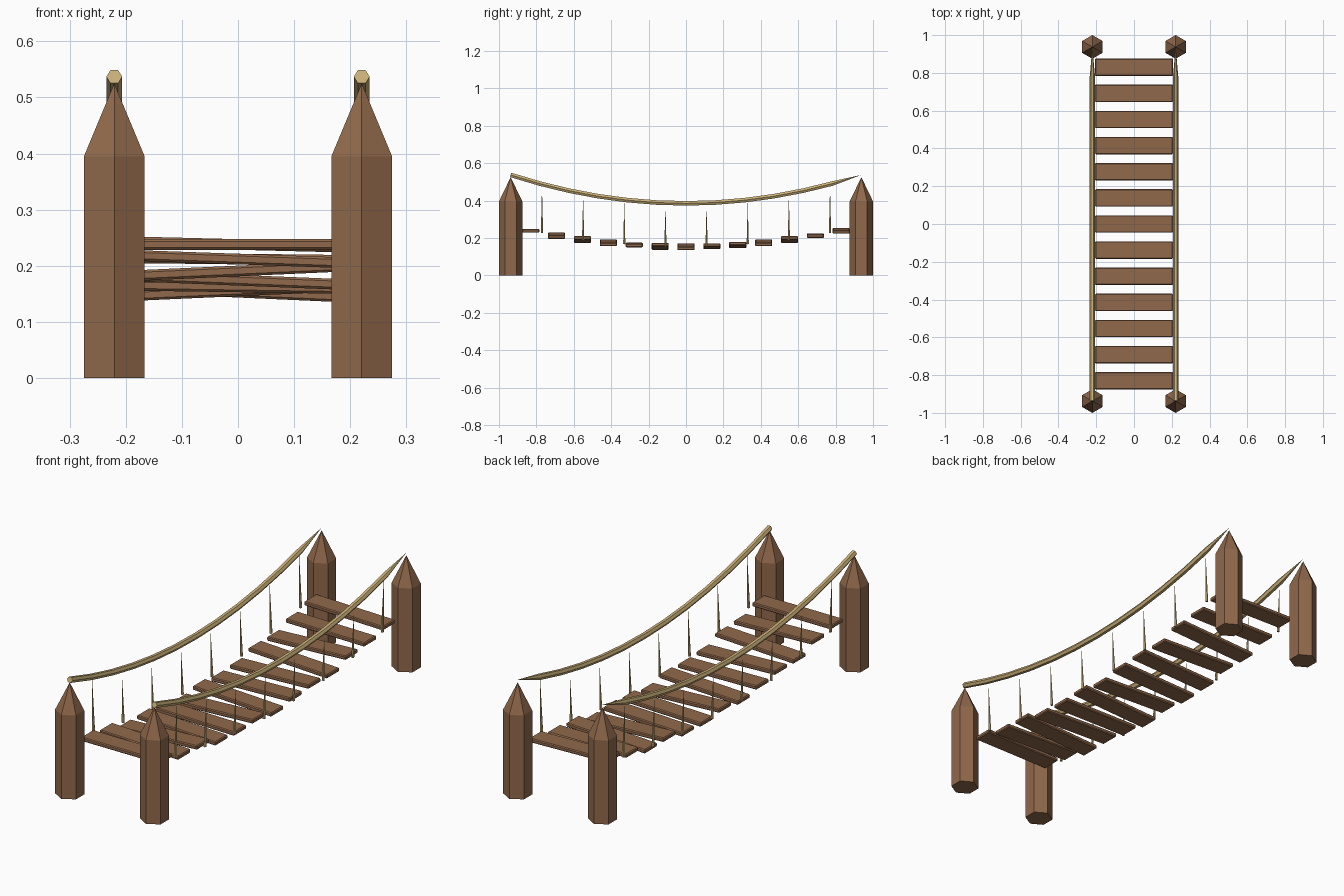
import bpy, bmesh, math
from mathutils import Vector

if "Cube" in bpy.data.objects:
    bpy.data.objects.remove(bpy.data.objects["Cube"])


def material(name, rgb):
    m = bpy.data.materials.new(name)
    m.diffuse_color = (*rgb, 1.0)
    m.use_nodes = True
    m.node_tree.nodes["Principled BSDF"].inputs["Base Color"].default_value = m.diffuse_color
    return m


WOOD = material("brown wood", (0.28, 0.14, 0.07))
ROPE = material("tan rope", (0.60, 0.44, 0.19))


def finish(bm, name, mat):
    bmesh.ops.recalc_face_normals(bm, faces=bm.faces)
    me = bpy.data.meshes.new(name)
    bm.to_mesh(me)
    bm.free()
    me.materials.append(mat)
    ob = bpy.data.objects.new(name, me)
    bpy.context.collection.objects.link(ob)
    return ob


def tube(name, points, radii, side, mat, start=0.0, sides=6):
    """Six-sided tube along points; a zero last radius closes in a point."""
    bm = bmesh.new()
    pts = [Vector(p) for p in points]
    rings = []
    for i, (p, r) in enumerate(zip(pts, radii)):
        if r == 0:
            rings.append([bm.verts.new(p)])
            continue
        t = (pts[min(i + 1, len(pts) - 1)] - pts[max(i - 1, 0)]).normalized()
        u = (Vector(side) - t * t.dot(Vector(side))).normalized()
        v = t.cross(u)
        rings.append([bm.verts.new(p + r * (math.cos(a) * u + math.sin(a) * v))
                      for a in (start + k * math.tau / sides for k in range(sides))])
    for a, b in zip(rings, rings[1:]):
        for k in range(sides):
            n = (k + 1) % sides
            if len(b) == 1:
                bm.faces.new((a[k], a[n], b[0]))
            else:
                bm.faces.new((a[k], a[n], b[n], b[k]))
    bm.faces.new(rings[0])
    return finish(bm, name, mat)


def rope_z(y):
    return 0.385 + 0.152 * (y / 0.9375) ** 2


def deck_z(y):
    return 0.153 + 0.085 * (y / 0.83) ** 2


for s, label in ((-1, "left"), (1, "right")):
    x = 0.2205 * s
    # pointed corner posts
    for e, end in ((-1, "front"), (1, "back")):
        y = 0.9375 * e
        tube(f"{end}_{label}_post", [(x, y, 0), (x, y, 0.395), (x, y, 0.525)],
             [0.0625, 0.0625, 0], (0, 1, 0), WOOD)
    # sagging hand rope, pointed at the back end
    n = 12
    ys = [-0.9375 + 1.875 * i / n for i in range(n + 1)]
    tube(f"{label}_hand_rope", [(x, y, rope_z(y)) for y in ys],
         [0.014] * n + [0], (1, 0, 0), ROPE)
    # thin tapering hanger ropes
    for i in range(8):
        y = -0.77 + 0.22 * i
        tube(f"{label}_hanger_{i + 1}",
             [(0.213 * s, y, deck_z(y)), (x, y, rope_z(y) - 0.012)],
             [0.007, 0], (1, 0, 0), ROPE)

# crooked deck planks with bevelled edges
TILTS = [0.0, -0.035, 0.045, -0.04, -0.015, 0.045, -0.045,
         0.03, 0.035, -0.045, 0.045, -0.012, -0.025]
for i, tilt in enumerate(TILTS):
    y = -0.83 + 1.66 * i / 12
    bm = bmesh.new()
    bmesh.ops.create_cube(bm, size=1)
    bmesh.ops.scale(bm, vec=(0.412, 0.092, 0.019), verts=bm.verts)
    bmesh.ops.bevel(bm, geom=bm.edges[:], offset=0.004, segments=1,
                    affect='EDGES', profile=0.5)
    plank = finish(bm, f"plank_{i + 1}", WOOD)
    plank.location = (0, y, deck_z(y))
    plank.rotation_euler = (0, -tilt, 0)
